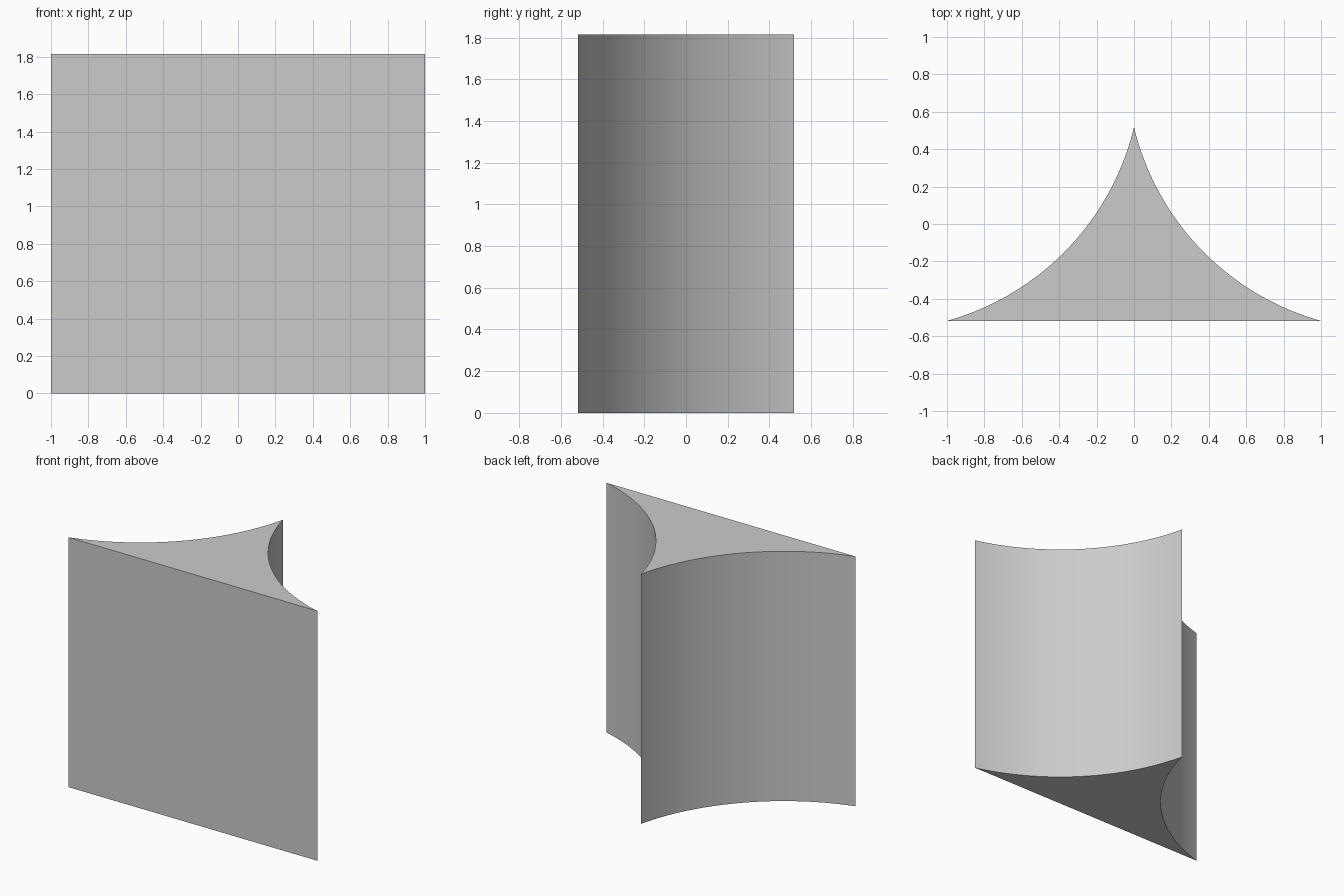
import bpy, bmesh, math
from mathutils import Vector

if "Cube" in bpy.data.objects:
    bpy.data.objects.remove(bpy.data.objects["Cube"])

HALF_W, HALF_D, HEIGHT = 1.0, 0.518, 1.815
SAGITTA, SEGMENTS = 0.196, 48


def arc(start, end, sagitta, n):
    """Points from start to end, bulging to the left of travel by sagitta."""
    chord = end - start
    half = chord.length / 2
    radius = (half ** 2 + sagitta ** 2) / (2 * sagitta)
    along = chord.normalized()
    left = Vector((-along.y, along.x))
    centre = (start + end) / 2 + left * (sagitta - radius)
    sweep = math.asin(half / radius)
    angles = [-sweep + 2 * sweep * i / n for i in range(n + 1)]
    return [centre + radius * (along * math.sin(a) + left * math.cos(a)) for a in angles]


# Triangular profile: flat front, two concave sides meeting at the back
right = arc(Vector((HALF_W, -HALF_D)), Vector((0, HALF_D)), SAGITTA, SEGMENTS)
left = [Vector((-p.x, p.y)) for p in reversed(right[:-1])]

# Extrude the profile upwards
bm = bmesh.new()
base = bm.faces.new([bm.verts.new((p.x, p.y, 0)) for p in right + left])
top = bmesh.ops.extrude_face_region(bm, geom=[base], use_keep_orig=True)
bmesh.ops.translate(bm, vec=(0, 0, HEIGHT),
                    verts=[v for v in top["geom"] if isinstance(v, bmesh.types.BMVert)])
bmesh.ops.recalc_face_normals(bm, faces=bm.faces)
mesh = bpy.data.meshes.new("concave_prism")
bm.to_mesh(mesh)
bm.free()

prism = bpy.data.objects.new("concave_prism", mesh)
bpy.context.collection.objects.link(prism)

# Smooth the curved sides, keep the edges sharp
bpy.context.view_layer.objects.active = prism
prism.select_set(True)
bpy.ops.object.shade_smooth_by_angle(angle=math.radians(10))
